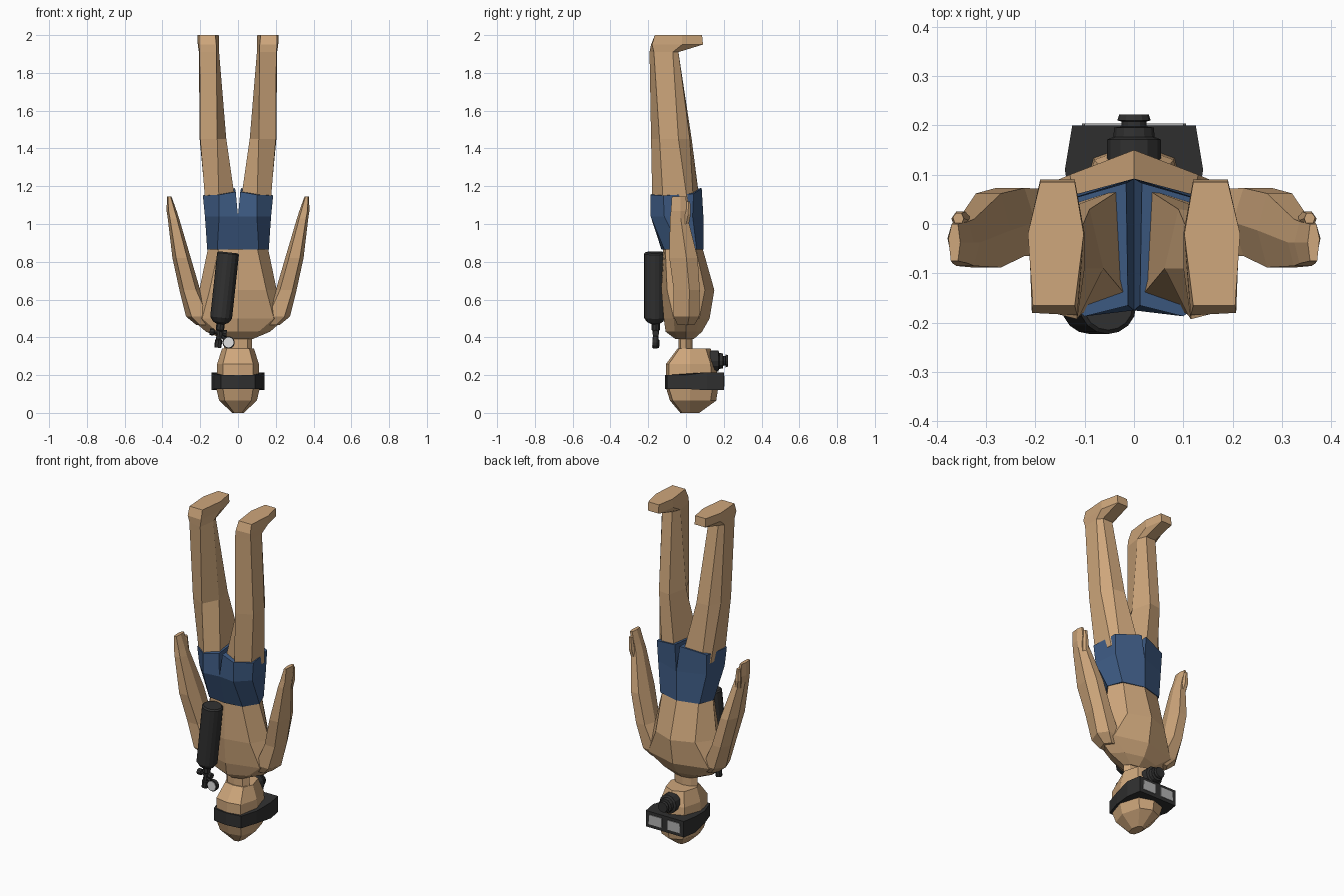
import bpy
import bmesh
from mathutils import Vector

default_cube = bpy.data.objects.get("Cube")
if default_cube:
    bpy.data.objects.remove(default_cube, do_unlink=True)


def material(name, red, green, blue):
    mat = bpy.data.materials.new(name)
    mat.use_nodes = True
    colour = (red, green, blue, 1)
    mat.diffuse_color = colour
    mat.node_tree.nodes["Principled BSDF"].inputs["Base Color"].default_value = colour
    return mat


SKIN = material("tan skin", .62, .385, .2)
BLUE = material("blue cloth", .048, .105, .23)
BLACK = material("black rubber", .03, .03, .03)
GREY = material("grey glass", .45, .45, .45)
WHITE = material("white dial", .75, .75, .75)


def loft(name, rings, mat):
    """Skin a closed flat-shaded solid over rings of equal point count."""
    bm = bmesh.new()
    loops = [[bm.verts.new(p) for p in ring] for ring in rings]
    for low, high in zip(loops, loops[1:]):
        for i in range(len(low)):
            j = (i + 1) % len(low)
            bm.faces.new((low[i], low[j], high[j], high[i]))
    bm.faces.new(loops[0])
    bm.faces.new(loops[-1])
    bmesh.ops.recalc_face_normals(bm, faces=bm.faces)
    mesh = bpy.data.meshes.new(name)
    bm.to_mesh(mesh)
    bm.free()
    mesh.materials.append(mat)
    obj = bpy.data.objects.new(name, mesh)
    bpy.context.collection.objects.link(obj)
    return obj


def symmetric(z, *half):
    """Full ring from its half outline, running from centre front to centre back."""
    other = [(-x, y) for x, y in half[-2:0:-1]]
    return [(x, y, z) for x, y in list(half) + other]


def level(z, *points):
    return [(x, y, z) for x, y in points]


def hexagon(z, x0, x1, y0, y1):
    """Six-sided limb ring filling the given bounds."""
    cx, cy, rx, ry = (x0 + x1) / 2, (y0 + y1) / 2, (x1 - x0) / 2, (y1 - y0) / 2
    shape = ((1, .2), (.45, 1), (-.6, 1), (-1, 0), (-.6, -1), (.6, -1))
    return [(cx + u * rx, cy + v * ry, z) for u, v in shape]


def both_sides(name, rings, mat):
    for side, sign in (("left", 1), ("right", -1)):
        loft(side + "_" + name, [[(sign * x, y, z) for x, y, z in r] for r in rings], mat)


def turned(name, start, end, profile, mat, sides=12):
    """Turn a profile of (fraction, radius) pairs around the line start-end."""
    start, end = Vector(start), Vector(end)
    turn = (end - start).to_track_quat("Z", "Y")
    rings = []
    for t, radius in profile:
        ring = []
        for i in range(sides):
            arm = Vector((radius, 0, 0))
            arm.rotate(Vector((0, 0, 1)).rotation_difference(Vector((0, 0, 1))))
            angle = 6.28319 * i / sides
            from_axis = turn @ Vector((radius * cos(angle), radius * sin(angle), 0))
            ring.append(start.lerp(end, t) + from_axis)
        rings.append(ring)
    return loft(name, rings, mat)


from math import cos, sin

# Torso, inverted: waist at the top, shoulders below
loft("torso", [
    symmetric(.88, (0, .085), (.12, .05), (.157, -.03), (.10, -.11), (0, -.12)),
    symmetric(.65, (0, .15), (.13, .10), (.205, 0), (.15, -.10), (0, -.13)),
    symmetric(.50, (0, .125), (.2, .07), (.25, 0), (.19, -.065), (0, -.118)),
    symmetric(.43, (0, .085), (.11, .055), (.17, 0), (.11, -.06), (0, -.108)),
    symmetric(.39, (0, .04), (.05, .03), (.075, 0), (.05, -.04), (0, -.055)),
], SKIN)

# Neck and head
loft("neck", [
    symmetric(.41, (0, .035), (.05, .025), (.075, 0), (.05, -.03), (0, -.04)),
    symmetric(.32, (0, .035), (.05, .025), (.075, 0), (.05, -.03), (0, -.04)),
], SKIN)
loft("head", [
    symmetric(.34, (0, .13), (.06, .105), (.085, .02), (.06, -.035), (0, -.045)),
    symmetric(.26, (0, .16), (.08, .13), (.11, .02), (.08, -.09), (0, -.105)),
    symmetric(.13, (0, .17), (.085, .14), (.115, .02), (.08, -.09), (0, -.105)),
    symmetric(.065, (0, .16), (.07, .13), (.1, .02), (.07, -.07), (0, -.085)),
    symmetric(0, (0, .07), (.02, .06), (.03, .02), (.02, -.02), (0, -.03)),
], SKIN)

# Arms, hands and thumbs
both_sides("arm", [
    hexagon(.465, .13, .22, -.045, .045),
    hexagon(.51, .13, .275, -.065, .07),
    hexagon(.65, .2, .31, -.065, .073),
    hexagon(.82, .25, .347, -.088, .062),
    hexagon(1.03, .312, .372, -.085, .01),
    hexagon(1.07, .325, .378, -.08, .005),
    hexagon(1.145, .352, .376, -.075, 0),
], SKIN)
both_sides("thumb", [
    hexagon(1.0, .325, .362, -.02, .015),
    hexagon(1.05, .335, .37, -.01, .025),
    hexagon(1.12, .345, .367, 0, .022),
], SKIN)

# Legs running up into flat feet
both_sides("leg", [
    level(1.1, (.02, .075), (.13, .04), (.17, .01), (.172, -.12), (.1, -.178), (.012, -.15)),
    level(1.45, (.09, .03), (.165, .02), (.203, -.04), (.2, -.14), (.11, -.185), (.062, -.09)),
    level(1.91, (.12, -.04), (.185, -.04), (.207, -.07), (.203, -.17), (.115, -.193), (.10, -.09)),
    level(1.95, (.12, .09), (.19, .09), (.213, -.02), (.207, -.18), (.115, -.185), (.1, -.02)),
    level(2, (.12, .085), (.19, .085), (.215, -.02), (.205, -.165), (.12, -.165), (.102, -.02)),
], SKIN)

# Shorts: seat and two short legs
loft("shorts_seat", [
    symmetric(.865, (0, .092), (.13, .057), (.163, -.03), (.11, -.115), (0, -.13)),
    symmetric(1.04, (0, .092), (.16, .035), (.175, -.115), (.1, -.187), (0, -.175)),
], BLUE)
both_sides("shorts_leg", [
    level(1.04, (0, .092), (.16, .035), (.175, -.115), (.1, -.187), (0, -.175)),
    [(.016, .083, 1.19), (.165, .04, 1.16), (.186, -.12, 1.15), (.1, -.187, 1.155),
     (.012, -.165, 1.17)],
], BLUE)

# Diving mask with strap and two lenses
mask_outline = ((0, .2), (.125, .2), (.14, .11), (.122, 0), (.09, -.1), (0, -.112))
band = []
for front_z, back_z in ((.12, .127), (.215, .2)):
    ring = symmetric(0, *mask_outline)
    band.append([(x, y, front_z if y > .05 else back_z) for x, y, z in ring])
loft("mask", band, BLACK)
both_sides("lens", [
    [(x, y, z) for x, z in ((.02, .14), (.105, .14), (.1, .197), (.02, .197))]
    for y in (.198, .204)
], GREY)

# Breathing regulator at the mouth
turned("regulator", (0, .12, .275), (0, .222, .275), [
    (0, .055), (.5, .055), (.55, .042), (.74, .04), (.76, .025),
    (.86, .025), (.88, .034), (1, .03),
], BLACK)

# Air tank on the back, valve end down
turned("air_tank", (-.052, -.165, .85), (-.093, -.165, .47), [
    (0, .05), (.02, .058), (.91, .058), (.97, .042), (1, .02),
], BLACK, 16)
turned("tank_valve", (-.09, -.16, .49), (-.107, -.16, .345), [
    (0, .022), (.35, .022), (.4, .015), (.7, .015), (.72, .02), (1, .018),
], BLACK, 8)
turned("valve_knob", (-.15, -.16, .43), (-.06, -.16, .42), [
    (0, .018), (.25, .018), (.28, .01), (.75, .01), (.78, .018), (1, .018),
], BLACK, 8)
turned("gauge_hose", (-.10, -.16, .415), (-.05, -.16, .375), [(0, .01), (1, .01)], BLACK, 6)
turned("gauge_case", (-.05, -.145, .373), (-.05, -.175, .373), [(0, .025), (.3, .033), (1, .033)], BLACK)
turned("gauge_dial", (-.05, -.174, .373), (-.05, -.179, .373), [(0, .027), (1, .027)], WHITE)
